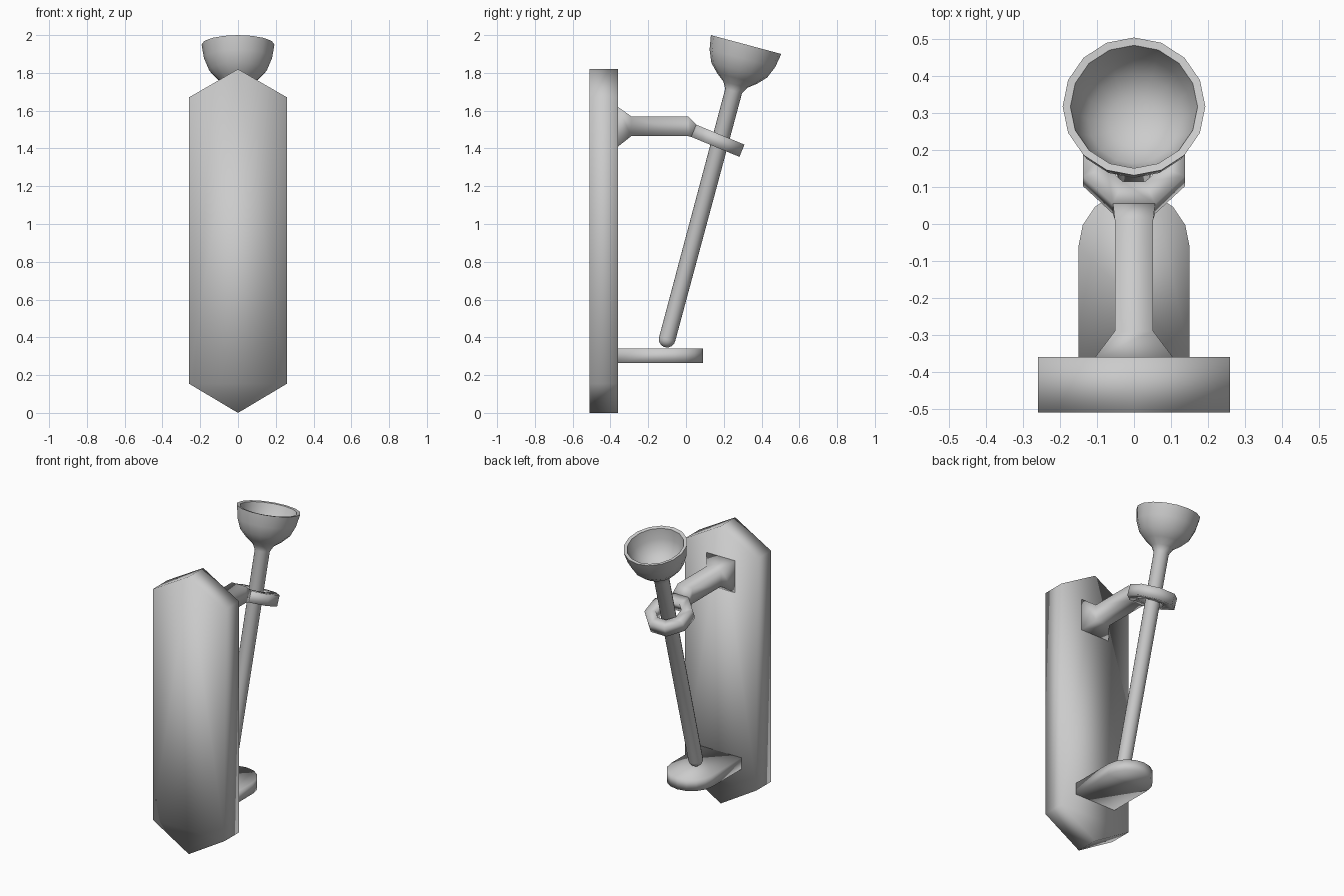
import bpy, bmesh
from math import sin, cos, pi, radians, tan
from mathutils import Matrix, Vector

if "Cube" in bpy.data.objects:
    bpy.data.objects.remove(bpy.data.objects["Cube"])


def loft(name, rings, closed=False, sharp=180):
    """Skin a list of equal-sized point loops; cap the ends unless closed."""
    bm = bmesh.new()
    loops = [[bm.verts.new(p) for p in r] for r in rings]
    n = len(loops[0])
    pairs = list(zip(loops, loops[1:]))
    if closed:
        pairs.append((loops[-1], loops[0]))
    else:
        bm.faces.new(loops[0])
        bm.faces.new(loops[-1])
    for a, b in pairs:
        for i in range(n):
            j = (i + 1) % n
            bm.faces.new((a[i], a[j], b[j], b[i]))
    bmesh.ops.recalc_face_normals(bm, faces=bm.faces)
    for f in bm.faces:
        f.smooth = True
    for e in bm.edges:
        if len(e.link_faces) == 2 and e.calc_face_angle() > radians(sharp):
            e.smooth = False
    me = bpy.data.meshes.new(name)
    bm.to_mesh(me)
    bm.free()
    ob = bpy.data.objects.new(name, me)
    bpy.context.collection.objects.link(ob)
    return ob


# Wall plate: long hexagon, softly shaded
hexa = [(0, 0), (0.26, 0.155), (0.26, 1.67), (0, 1.82), (-0.26, 1.67), (-0.26, 0.155)]
loft("wall_plate", [[(x, y, z) for x, z in hexa] for y in (-0.51, -0.36)])

# Lower shelf: straight sides with a half-round end
outline = [(-0.15, -0.36), (0.15, -0.36)]
outline += [(0.15 * cos(i * pi / 8), -0.06 + 0.15 * sin(i * pi / 8)) for i in range(9)]
loft("lower_shelf", [[(x, y, z) for x, y in outline] for z in (0.265, 0.34)])

# Bracket arm: flared foot, square bar, bend into the ring
# (half width, (y, z) of top edge, (y, z) of bottom edge)
arm = [(0.105, (-0.36, 1.62), (-0.36, 1.41)),
       (0.052, (-0.29, 1.57), (-0.29, 1.465)),
       (0.052, (0.012, 1.57), (0.012, 1.465)),
       (0.057, (0.055, 1.526), (0.028, 1.461))]
loft("bracket_arm", [[(-w, *t), (w, *t), (w, *b), (-w, *b)] for w, t, b in arm])

# Holder ring: tilted octagon with an open centre
tilt = Matrix.Translation((0, 0.182, 1.473)) @ Matrix.Rotation(radians(-22.5), 4, 'X')
k = 1 / cos(pi / 8)
section = [(0.138 * k, 0), (0.138 * k, -0.07), (0.073 * k, -0.07), (0.073 * k, 0)]
ring = []
for i in range(8):
    a = (i + 0.5) * pi / 4
    ring.append([tilt @ Vector((r * cos(a), r * sin(a), z)) for r, z in section])
loft("holder_ring", ring, closed=True)

# Torch: rounded foot, rod, flaring cup and hollow, leaning 15 degrees
profile = [(0.044 * sin(t), -0.044 * cos(t)) for t in (0.15, 0.5, 0.9, 1.25, pi / 2)]
profile += [(0.046, 1.36), (0.065, 1.395), (0.11, 1.43), (0.153, 1.475),
            (0.18, 1.54), (0.193, 1.615), (0.172, 1.612), (0.157, 1.545),
            (0.125, 1.485), (0.07, 1.45), (0.02, 1.44)]
lean = Matrix.Translation((0, -0.10, 0.39)) @ Matrix.Rotation(radians(-15), 4, 'X')
loft("torch", [[lean @ Vector((r * cos(i * pi / 8), r * sin(i * pi / 8), s))
                for i in range(16)] for r, s in profile], sharp=60)
